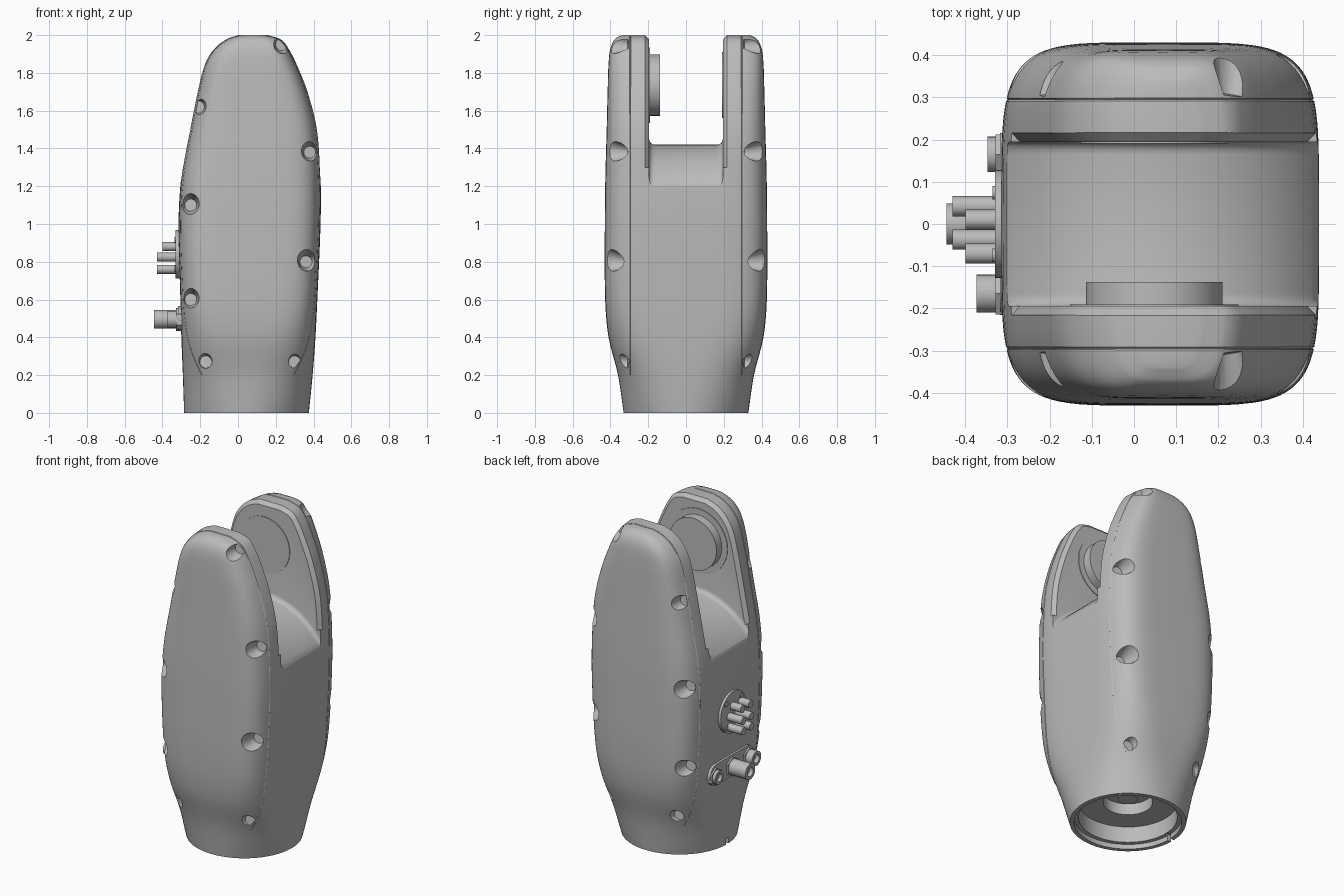
import bpy, bmesh
from math import sin, cos, pi, sqrt, copysign
from mathutils import Vector, Matrix

cube = bpy.data.objects.get("Cube")
if cube:
    bpy.data.objects.remove(cube)

grey = bpy.data.materials.new("satin_grey")
grey.use_nodes = True
COLOUR = (0.5, 0.5, 0.5, 1)
grey.diffuse_color = COLOUR
grey.node_tree.nodes["Principled BSDF"].inputs["Base Color"].default_value = COLOUR

# Body stations: height, right edge, left edge, half depth, squareness
STATIONS = [
    (0, -.285, .375, .33, 2), (.2, -.292, .395, .36, 2.6), (.4, -.3, .41, .41, 3.6),
    (.6, -.305, .42, .428, 4.6), (1, -.315, .437, .43, 5), (1.25, -.3, .437, .427, 5),
    (1.5, -.255, .42, .42, 5), (1.7, -.215, .37, .415, 5), (1.85, -.175, .31, .41, 5),
    (1.93, -.125, .268, .4, 5), (1.98, -.06, .225, .375, 4.5), (2, 0, .16, .34, 4)]


def smooth_stations(keys, steps=5):
    """Hermite interpolation between the stations."""
    def slope(i, k):
        a, b = keys[max(i - 1, 0)], keys[min(i + 1, len(keys) - 1)]
        return (b[k] - a[k]) / (b[0] - a[0])
    out = []
    for i in range(len(keys) - 1):
        p, q = keys[i], keys[i + 1]
        h = q[0] - p[0]
        for s in range(steps):
            t = s / steps
            row = [p[0] + h * t]
            for k in range(1, len(p)):
                row.append(p[k] * (1 + 2 * t) * (1 - t) ** 2 + q[k] * t * t * (3 - 2 * t)
                           + h * t * (1 - t) * (slope(i, k) * (1 - t) - slope(i + 1, k) * t))
            out.append(row)
    return out + [list(keys[-1])]


ROWS = smooth_stations(STATIONS)


def finish(name, bm):
    bmesh.ops.recalc_face_normals(bm, faces=bm.faces)
    mesh = bpy.data.meshes.new(name)
    bm.to_mesh(mesh)
    bm.free()
    mesh.materials.append(grey)
    ob = bpy.data.objects.new(name, mesh)
    bpy.context.collection.objects.link(ob)
    return ob


def loft(bm, rings):
    """Skin a list of closed rings and cap both ends."""
    loops = [[bm.verts.new(p) for p in ring] for ring in rings]
    for a, b in zip(loops, loops[1:]):
        for i in range(len(a)):
            j = (i + 1) % len(a)
            bm.faces.new((a[i], a[j], b[j], b[i]))
    bm.faces.new(loops[0][::-1])
    bm.faces.new(loops[-1])


def rod(bm, start, end, r0, r1=None, sides=32):
    start, end = Vector(start), Vector(end)
    axis = end - start
    place = Matrix.Translation((start + end) / 2) @ axis.to_track_quat('Z', 'Y').to_matrix().to_4x4()
    bmesh.ops.create_cone(bm, cap_ends=True, segments=sides, radius1=r0,
                          radius2=r0 if r1 is None else r1, depth=axis.length, matrix=place)


def rod_object(name, start, end, r, sides=32):
    bm = bmesh.new()
    rod(bm, start, end, r, sides=sides)
    return smooth(finish(name, bm))


def smooth(ob):
    bpy.ops.object.select_all(action='DESELECT')
    ob.select_set(True)
    bpy.context.view_layer.objects.active = ob
    bpy.ops.object.shade_smooth_by_angle(angle=0.6)
    return ob


def cut(target, bm):
    cutter = finish("cutter", bm)
    cutter.hide_render = True
    bpy.context.view_layer.objects.active = target
    mod = target.modifiers.new("cut", 'BOOLEAN')
    mod.operation, mod.solver, mod.object = 'DIFFERENCE', 'EXACT', cutter
    bpy.ops.object.modifier_apply(modifier=mod.name)
    bpy.data.objects.remove(cutter)


def outline_sweep(bm, y, low, r):
    """Diamond section swept over the shell's outline at depth y."""
    left, right = [], []
    for z, xl, xr, b, n in ROWS:
        if z >= low:
            c, a = (xl + xr) / 2, (xr - xl) / 2
            w = a * (1 - (abs(y) / b) ** n) ** (1 / n)
            left.append(Vector((c - w, y, z)))
            right.append(Vector((c + w, y, z)))
    path = left + right[::-1]
    rings = []
    for i, p in enumerate(path):
        t = (path[min(i + 1, len(path) - 1)] - path[max(i - 1, 0)]).normalized()
        out, side = Vector((-t.z, 0, t.x)) * r, Vector((0, r, 0))
        rings.append([p + out, p + side, p - out, p - side])
    loft(bm, rings)


# Body shell
bm = bmesh.new()
rings = []
for z, xl, xr, b, n in ROWS:
    ring = []
    for i in range(96):
        c, s = cos(2 * pi * i / 96), sin(2 * pi * i / 96)
        c, s = (copysign(abs(v) ** (2 / n), v) if abs(v) > 1e-6 else 0 for v in (c, s))
        ring.append(((xl + xr) / 2 + (xr - xl) / 2 * c, b * s, z))
    rings.append(ring)
loft(bm, rings)
body = finish("forked_body", bm)

# Slot between the arms, with a crowned floor and filleted corners
HALF, FILLET = .195, .03
bm = bmesh.new()
rings = []
for i in range(41):
    x = -.6 + i * .03
    dx = max(-.4, min(.4, x - .06))
    floor = .98 + sqrt(.44 ** 2 - dx * dx)
    arc = [(HALF - FILLET + FILLET * cos(k * pi / 8), floor + FILLET - FILLET * sin(k * pi / 8))
           for k in range(5)]
    side = [(HALF, 2.2)] + arc
    rings.append([(x, y, z) for y, z in side] + [(x, -y, z) for y, z in side[::-1]])
loft(bm, rings)
cut(body, bm)

# Softened inner arm edges and the seam lines
for y, low, r in ((HALF, 1.3, .022), (.295, .18, .0035)):
    bm = bmesh.new()
    for sign in (-1, 1):
        outline_sweep(bm, sign * y, low, r)
    cut(body, bm)

# Flared screw pockets on both broad faces
bm = bmesh.new()
for x, z in ((.23, 1.95), (.38, 1.38), (.36, .8), (.3, .27),
             (-.21, 1.62), (-.25, 1.1), (-.25, .6), (-.17, .27)):
    lean = copysign(.025, x - .05)
    size = .06 if z < .3 else .078
    for sign in (-1, 1):
        rod(bm, (x, sign * .305, z), (x + lean, sign * .45, z + .01), .032, size, 24)
cut(body, bm)

# Stepped socket underneath and its key notch
for r, low, high in ((.305, -.1, .03), (.28, -.1, .13), (.14, .1, .2)):
    bm = bmesh.new()
    rod(bm, (.045, 0, low), (.045, 0, high), r, sides=64)
    cut(body, bm)
bm = bmesh.new()
bmesh.ops.create_cube(bm, size=1, matrix=Matrix.Translation((-.28, 0, 0)) @ Matrix.Diagonal((.08, .025, .08, 1)))
cut(body, bm)
smooth(body)
rod_object("socket_boss", (.045, 0, .15), (.045, 0, .21), .055)

# Pivot disc and faint rings on the inner arm faces
PX, PZ = .048, 1.735
rod_object("pivot_disc", (PX, -.21, PZ), (PX, -.138, PZ), .162, 64)
rod_object("pivot_ring", (PX, -.2, PZ), (PX, -.191, PZ), .2, 64)
rod_object("rear_pivot_plate", (PX, .2, PZ), (PX, .191, PZ), .175, 64)

# Round connector plate with pins and screws
rod_object("round_port_plate", (-.27, 0, .84), (-.33, 0, .84), .128, 48)
for i, (y, z, tip) in enumerate(((.042, .76, -.43), (-.037, .76, -.43), (.042, .825, -.43),
                                 (-.037, .825, -.43), (-.07, .88, -.4), (.01, .88, -.4))):
    rod_object(f"port_pin_{i}", (-.3, y, z), (tip, y, z), .024, 24)
for i in range(4):
    a = pi / 4 + i * pi / 2
    y, z = .105 * cos(a), .84 + .105 * sin(a)
    rod_object(f"plate_screw_{i}", (-.3, y, z), (-.335, y, z), .016, 16)

# Lower connector plate with rounded ends
bm = bmesh.new()
rings = []
for x in (-.25, -.318):
    ring = []
    for i in range(32):
        a = 2 * pi * (i + .5) / 32
        ring.append((x, copysign(.15, cos(a)) + .066 * cos(a), .5 + .066 * sin(a)))
    rings.append(ring)
loft(bm, rings)
smooth(finish("lower_port_plate", bm))

# Sockets on the lower plate: collar plus hollow barrel
for name, y, r, tip in (("rear", .165, .042, -.347), ("middle", 0, .049, -.445), ("front", -.165, .045, -.373)):
    rod_object(name + "_port_collar", (-.28, y, .495), (-.328, y, .495), r + .012, 6)
    bm = bmesh.new()
    rod(bm, (-.28, y, .495), (tip, y, .495), r)
    barrel = finish(name + "_port_barrel", bm)
    bm = bmesh.new()
    rod(bm, (tip + .025, y, .495), (tip - .05, y, .495), r * .6)
    cut(barrel, bm)
    smooth(barrel)
